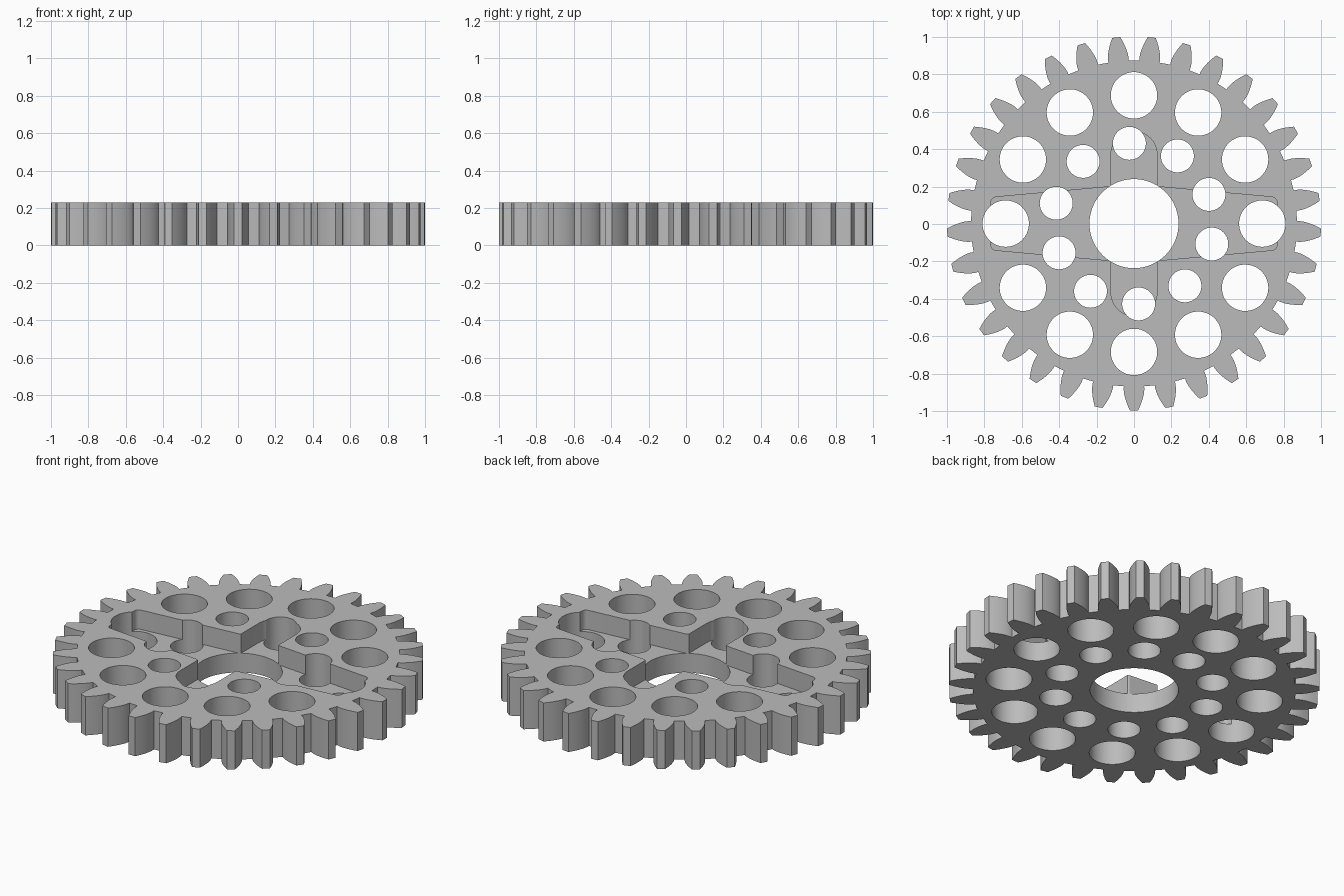
import bpy, bmesh
from math import pi, sin, cos, tan, acos, radians, sqrt

HEIGHT, POCKET_FLOOR, CENTRE_Y = 0.23, 0.115, 0.002
TEETH, TIP = 33, 1.0

if "Cube" in bpy.data.objects:
    bpy.data.objects.remove(bpy.data.objects["Cube"], do_unlink=True)


def polar(r, a, x=0, y=0):
    return (x + r * cos(a), y + r * sin(a))


def circle(r, x=0, y=0, n=64):
    return [polar(r, 2 * pi * i / n, x, y) for i in range(n)]


def extrude(name, outlines, z0, z1):
    """Closed solids from counter-clockwise outlines."""
    bm = bmesh.new()
    for pts in outlines:
        low = [bm.verts.new((x, y + CENTRE_Y, z0)) for x, y in pts]
        high = [bm.verts.new((x, y + CENTRE_Y, z1)) for x, y in pts]
        bm.faces.new(low[::-1])
        bm.faces.new(high)
        for i in range(len(pts)):
            j = (i + 1) % len(pts)
            bm.faces.new((low[i], low[j], high[j], high[i]))
    mesh = bpy.data.meshes.new(name)
    bm.to_mesh(mesh)
    bm.free()
    obj = bpy.data.objects.new(name, mesh)
    bpy.context.collection.objects.link(obj)
    return obj


# Involute tooth outline
module = 2 * TIP / (TEETH + 2)
pitch_r = module * TEETH / 2
root_r = pitch_r - 1.25 * module
base_r = pitch_r * cos(radians(20))


def half_angle(r):
    a = acos(min(1, base_r / r))
    inv20 = tan(radians(20)) - radians(20)
    return pi / (2 * TEETH) + inv20 - (tan(a) - a)


flank = [(root_r, half_angle(base_r))]
flank += [(r, half_angle(r)) for r in
          (base_r + (TIP - base_r) * i / 6 for i in range(7))]
outline = []
for t in range(TEETH):
    mid = -pi / 2 + 2 * pi * t / TEETH
    outline += [polar(r, mid - a) for r, a in flank]
    outline += [polar(r, mid + a) for r, a in reversed(flank)]

gear = extrude("gear_wheel", [outline], 0, HEIGHT)

# Through holes: bore, outer ring of twelve, inner ring of ten
holes = [circle(0.238, n=96)]
holes += [circle(0.124, *polar(0.686, i * pi / 6)) for i in range(12)]
holes += [circle(0.088, *polar(0.43, radians(93.3 + 36 * i))) for i in range(10)]
hole_cutter = extrude("hole_cutter", holes, -0.1, HEIGHT + 0.1)


# Cross-shaped pocket: tapered side arms, round-ended short arms
def rounded(p, a, b, d=0.03, n=5):
    """Quadratic rounding of corner p between neighbours a and b."""
    def toward(q):
        l = sqrt((q[0] - p[0]) ** 2 + (q[1] - p[1]) ** 2)
        return [p[k] + (q[k] - p[k]) * d / l for k in (0, 1)]
    s, e = toward(a), toward(b)
    return [tuple(s[k] * (1 - t) ** 2 + 2 * p[k] * t * (1 - t) + e[k] * t * t
                  for k in (0, 1)) for t in (i / n for i in range(n + 1))]


arm, inner, end_x, end_y = 0.123, 0.198, 0.765, 0.14
half = [(arm, -inner)]
half += rounded((end_x, -end_y), (arm, -inner), (end_x, end_y))
half += rounded((end_x, end_y), (end_x, -end_y), (arm, inner))
half += [(arm, inner)]
half += [polar(arm, pi * i / 24, 0, 0.37) for i in range(25)]
pocket = half + [(-x, -y) for x, y in half]
pocket_cutter = extrude("pocket_cutter", [pocket], POCKET_FLOOR, HEIGHT + 0.1)

# Cut, then discard the cutters
bpy.ops.object.select_all(action='DESELECT')
bpy.context.view_layer.objects.active = gear
gear.select_set(True)
for cutter in (pocket_cutter, hole_cutter):
    cutter.hide_render = True
    mod = gear.modifiers.new(cutter.name, 'BOOLEAN')
    mod.operation, mod.solver, mod.object = 'DIFFERENCE', 'EXACT', cutter
    bpy.ops.object.modifier_apply(modifier=mod.name)
    bpy.data.objects.remove(cutter, do_unlink=True)

# Plain grey, smooth curved walls with crisp edges
grey = bpy.data.materials.new("plain_grey")
grey.use_nodes = True
colour = (0.5, 0.5, 0.5, 1)
grey.diffuse_color = colour
grey.node_tree.nodes["Principled BSDF"].inputs["Base Color"].default_value = colour
gear.data.materials.clear()
gear.data.materials.append(grey)
bpy.ops.object.shade_smooth_by_angle(angle=radians(30))
